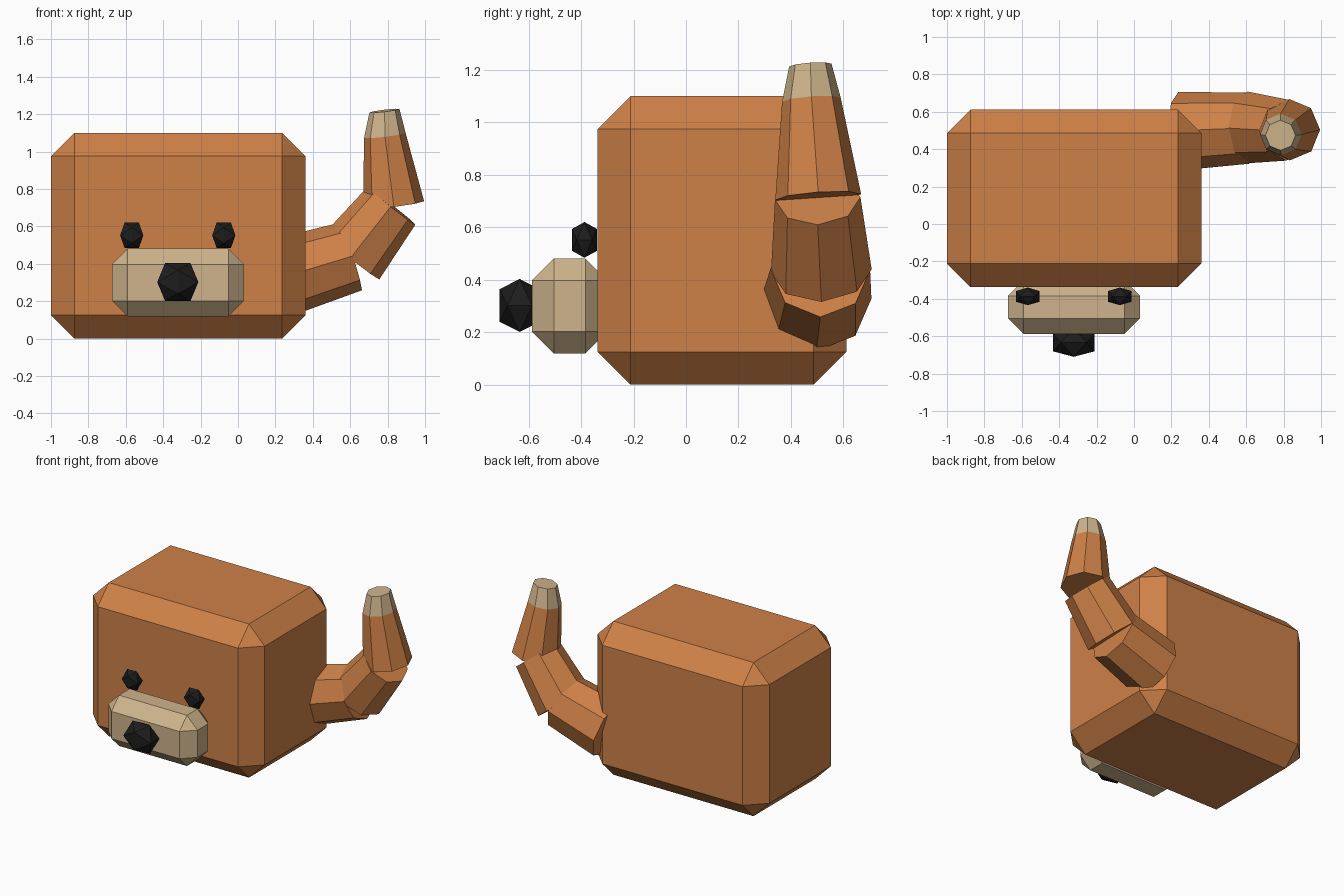
import bpy
import bmesh
from math import cos, sin, tau
from mathutils import Vector

cube = bpy.data.objects.get("Cube")
if cube:
    bpy.data.objects.remove(cube, do_unlink=True)


def material(name, colour):
    mat = bpy.data.materials.new(name)
    mat.use_nodes = True
    rgba = (*colour, 1.0)
    mat.diffuse_color = rgba
    mat.node_tree.nodes["Principled BSDF"].inputs["Base Color"].default_value = rgba
    return mat


ORANGE = material("orange brown fur", (0.62, 0.22, 0.064))
CREAM = material("cream fur", (0.62, 0.456, 0.26))
BLACK = material("black", (0.012, 0.012, 0.012))


def finish(name, bm, mat):
    """Turn a bmesh into a flat-shaded object."""
    bmesh.ops.recalc_face_normals(bm, faces=bm.faces[:])
    mesh = bpy.data.meshes.new(name)
    bm.to_mesh(mesh)
    bm.free()
    mesh.materials.append(mat)
    obj = bpy.data.objects.new(name, mesh)
    bpy.context.collection.objects.link(obj)
    return obj


def chamfered_box(name, low, high, chamfer, mat):
    low, high = Vector(low), Vector(high)
    bm = bmesh.new()
    bmesh.ops.create_cube(bm, size=1)
    bmesh.ops.scale(bm, vec=high - low, verts=bm.verts)
    bmesh.ops.translate(bm, vec=(low + high) / 2, verts=bm.verts)
    bmesh.ops.bevel(bm, geom=bm.edges[:], offset=chamfer, offset_type='OFFSET',
                    segments=1, profile=0.5, affect='EDGES')
    return finish(name, bm, mat)


def icosahedron(name, centre, half, mat):
    """Twenty-sided ball, stretched to the given half sizes."""
    short = 2 / (1 + 5 ** 0.5)
    bm = bmesh.new()
    for a in (-1, 1):
        for b in (-1, 1):
            for p in ((a * short, 0, b), (a, b * short, 0), (0, a, b * short)):
                bm.verts.new([c + h * q for c, h, q in zip(centre, half, p)])
    bmesh.ops.convex_hull(bm, input=bm.verts[:])
    return finish(name, bm, mat)


def frustum(name, start, r_start, end, r_end, mat, axis=None, sides=8):
    """Tapered prism between two points, with rims square to the axis."""
    start, end = Vector(start), Vector(end)
    axis = (Vector(axis) if axis else end - start).normalized()
    u = Vector((0, 1, 0)).cross(axis).normalized()
    v = axis.cross(u)
    bm = bmesh.new()
    rims = []
    for centre, radius in ((start, r_start), (end, r_end)):
        angles = [tau * i / sides for i in range(sides)]
        rims.append([bm.verts.new(centre + radius * (cos(a) * u + sin(a) * v))
                     for a in angles])
    for i in range(sides):
        j = (i + 1) % sides
        bm.faces.new((rims[0][i], rims[0][j], rims[1][j], rims[1][i]))
    for rim in rims:
        bm.faces.new(rim)
    return finish(name, bm, mat)


# Body and muzzle
chamfered_box("body", (-1, -0.337, 0), (0.36, 0.611, 1.1), 0.125, ORANGE)
chamfered_box("muzzle", (-0.674, -0.588, 0.118), (0.032, -0.3, 0.481), 0.084, CREAM)

# Nose and eyes
MIDDLE = -0.322
icosahedron("nose", (MIDDLE, -0.634, 0.302), (0.11, 0.076, 0.101), BLACK)
for side, sign in (("left", 1), ("right", -1)):
    icosahedron(side + "_eye", (MIDDLE + sign * 0.246, -0.387, 0.552),
                (0.062, 0.047, 0.068), BLACK)

# Tail in three tapering segments and a pale tip
frustum("tail_base", (0.246, 0.497, 0.33), 0.21, (0.608, 0.512, 0.44), 0.19, ORANGE)
frustum("tail_middle", (0.604, 0.516, 0.434), 0.192, (0.82, 0.502, 0.71), 0.163, ORANGE)
lean = (-0.12, -0.07, 1)
frustum("tail_end", (0.832, 0.504, 0.715), 0.164, (0.785, 0.478, 1.086), 0.112, ORANGE, lean)
frustum("tail_tip", (0.785, 0.478, 1.086), 0.112, (0.783, 0.474, 1.218), 0.081, CREAM, lean)
